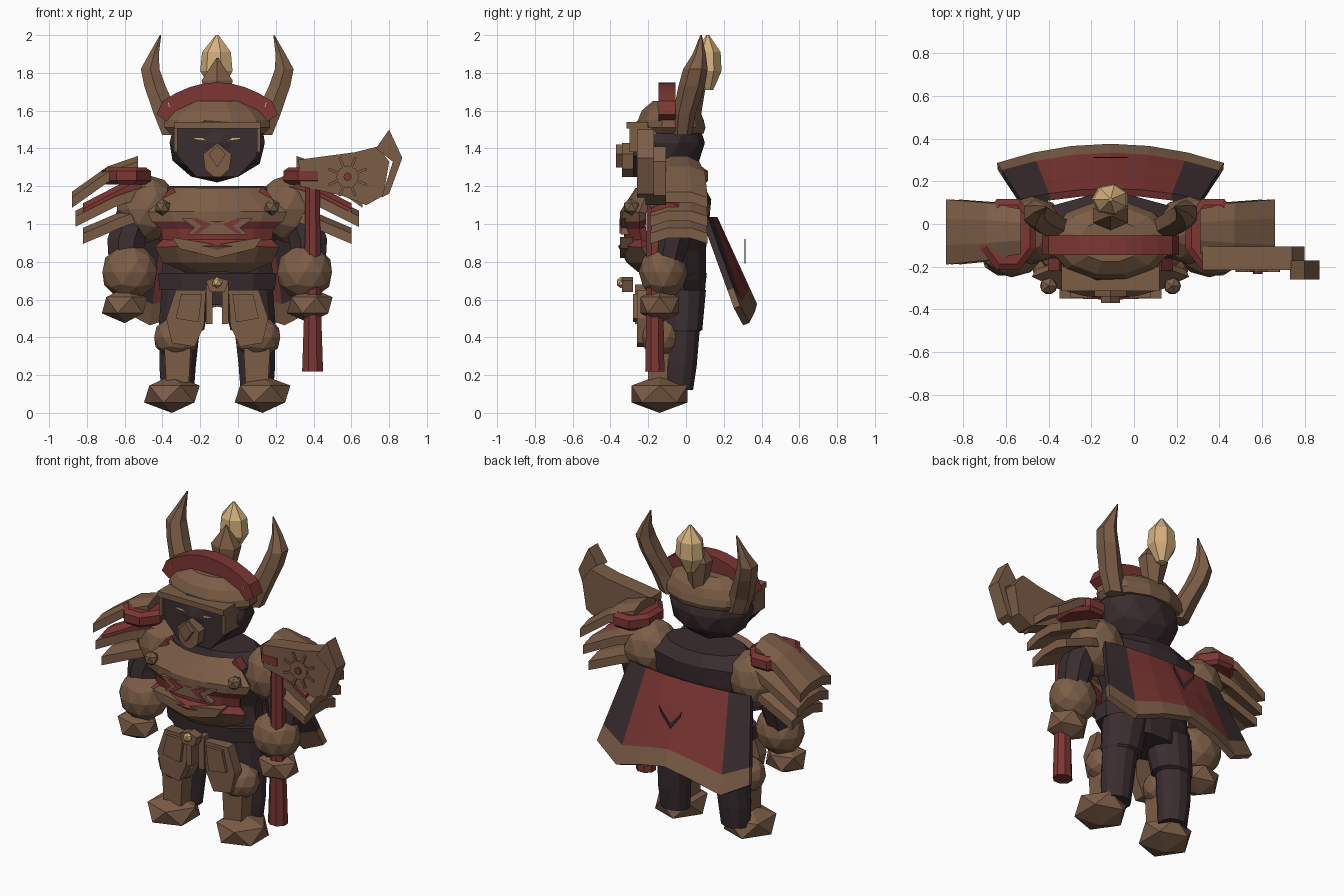
import bpy, bmesh
from math import sin, cos, pi
from mathutils import Vector

default = bpy.data.objects.get("Cube")
if default:
    bpy.data.objects.remove(default)

CX = -.11  # centre line of the body
SIDES = (-1, 1)


def colour(name, rgb):
    mat = bpy.data.materials.new(name)
    mat.use_nodes = True
    mat.diffuse_color = (*rgb, 1)
    bsdf = mat.node_tree.nodes["Principled BSDF"]
    bsdf.inputs["Base Color"].default_value = (*rgb, 1)
    bsdf.inputs["Roughness"].default_value = .8
    return mat


BROWN = colour("bronze brown", (.2, .11, .062))
RED = colour("dull red", (.2, .037, .033))
DARK = colour("dark cloth", (.042, .026, .029))
TAN = colour("pale gold", (.66, .44, .21))


def finish(name, bm, *mats):
    """Turn a bmesh into a flat shaded object."""
    bmesh.ops.recalc_face_normals(bm, faces=bm.faces)
    mesh = bpy.data.meshes.new(name)
    bm.to_mesh(mesh)
    bm.free()
    obj = bpy.data.objects.new(name, mesh)
    bpy.context.collection.objects.link(obj)
    for mat in mats:
        mesh.materials.append(mat)
    return obj


def loft(name, mat, rings):
    """Closed solid through rings that share one point count."""
    bm = bmesh.new()
    loops = [[bm.verts.new(p) for p in ring] for ring in rings]
    for a, b in zip(loops, loops[1:]):
        for i in range(len(a)):
            j = (i + 1) % len(a)
            bm.faces.new((a[i], a[j], b[j], b[i]))
    bm.faces.new(loops[0])
    bm.faces.new(loops[-1])
    return finish(name, bm, mat)


def prism(name, mat, outline, front, back, side=1, x0=CX):
    """Extrude an x-z outline along y."""
    return loft(name, mat, [[(x0 + side * x, y, z) for x, z in outline] for y in (front, back)])


def box_outline(x1, x2, z1, z2):
    return [(x1, z1), (x2, z1), (x2, z2), (x1, z2)]


def tube(name, mat, stations, sides=8, side=1, x0=CX):
    """Stations are (x, y, z, x radius, y radius)."""
    def ring(x, y, z, rx, ry):
        angles = [2 * pi * (i + .5) / sides for i in range(sides)]
        return [(x0 + side * x + rx * cos(a), y + ry * sin(a), z) for a in angles]
    return loft(name, mat, [ring(*s) for s in stations])


def ball(name, mat, centre, radii, detail=2):
    bm = bmesh.new()
    bmesh.ops.create_icosphere(bm, subdivisions=detail, radius=1)
    for v in bm.verts:
        v.co = Vector(c + r * p for c, r, p in zip(centre, radii, v.co))
    return finish(name, bm, mat)


def sheet(name, mats, rows, rule, thickness):
    """Grid of points thickened into a plate; rule picks the colour of each cell."""
    bm = bmesh.new()
    grid = [[bm.verts.new(p) for p in row] for row in rows]
    for r in range(len(grid) - 1):
        for c in range(len(grid[r]) - 1):
            a, b = grid[r], grid[r + 1]
            face = bm.faces.new((a[c], a[c + 1], b[c + 1], b[c]))
            face.material_index = rule(r, c)
    obj = finish(name, bm, *mats)
    solid = obj.modifiers.new("thickness", "SOLIDIFY")
    solid.thickness = thickness
    solid.offset = 0
    return obj


def feather(name, mat, side, stations):
    """Arched plate running outward; stations are (x, z, front y, back y)."""
    def section(x, z, y1, y2):
        w, low, thick = (y2 - y1) * .3, z - .03, .055
        pts = [(y1, low), (y1 + w, z), (y2 - w, z), (y2, low)]
        pts += [(y, h - thick) for y, h in reversed(pts)]
        return [(CX + side * x, y, h) for y, h in pts]
    return loft(name, mat, [section(*s) for s in stations])


# Torso, collar and belt
tube("torso", DARK, [(0, -.04, .57, .24, .14), (0, -.04, .7, .31, .15), (0, -.04, .86, .29, .15),
                     (0, -.04, 1.03, .37, .17), (0, -.04, 1.13, .38, .18),
                     (0, -.05, 1.2, .26, .15)], 12)
tube("belt", DARK, [(0, -.06, .65, .32, .16), (0, -.06, .74, .33, .17)], 10)

# Head and helmet
ball("head", DARK, (CX, -.1, 1.43), (.265, .2, .21))
tube("helmet", BROWN, [(0, -.08, 1.48, .26, .18), (0, -.08, 1.51, .29, .19), (0, -.08, 1.55, .29, .18),
                       (0, -.08, 1.6, .25, .16), (0, -.08, 1.65, .15, .1)], 12)
steps = [i / 4 - 1 for i in range(9)]
crest = [(-.32, 1.58)] + [(.29 * u, 1.75 - .1 * u * u) for u in steps]
crest += [(.32, 1.58)] + [(.27 * u, 1.62 - .075 * u * u) for u in reversed(steps)]
prism("helmet_crest", RED, crest, -.145, -.055)
tube("crest_spike", BROWN, [(0, .03, 1.58, .05, .05), (0, .04, 1.76, .095, .07),
                            (0, .04, 1.88, .005, .005)], 6)
tube("crest_crystal", TAN, [(0, .115, 1.71, .03, .03), (0, .115, 1.81, .09, .075),
                            (0, .115, 1.91, .08, .07), (0, .115, 2, .008, .008)], 7)

# Face mask
prism("mask", DARK, [(-.22, 1.52), (.22, 1.52), (.21, 1.36), (.11, 1.25), (-.11, 1.25), (-.21, 1.36)],
      -.28, -.12)
prism("mask_brow", BROWN, box_outline(-.23, .23, 1.505, 1.54), -.315, -.2)
prism("snout", BROWN, [(0, 1.43), (.075, 1.37), (.065, 1.29), (.02, 1.25),
                       (-.02, 1.25), (-.065, 1.29), (-.075, 1.37)], -.34, -.26)
prism("snout_ridge", BROWN, [(0, 1.42), (.045, 1.37), (0, 1.3), (-.045, 1.37)], -.37, -.33)
for s in SIDES:
    prism("mask_side", BROWN, box_outline(.21, .23, 1.38, 1.51), -.3, -.16, s)
    prism("eye", TAN, [(.06, 1.443), (.12, 1.45), (.12, 1.456), (.08, 1.455)], -.286, -.278, s)
    prism("crest_tick", TAN, [(.25, 1.62), (.255, 1.62), (.262, 1.645), (.258, 1.645)],
          -.15, -.142, s)
    tube("horn", BROWN, [(.23, -.02, 1.47, .07, .05), (.27, -.01, 1.58, .075, .06),
                         (.33, .03, 1.73, .065, .07), (.355, .05, 1.82, .057, .065),
                         (.335, .07, 1.9, .03, .035), (.3, .08, 2, .004, .004)], 6, s)

# Breastplate: rows of (height, half width, centre y, edge y)
columns = [i / 3 - 1 for i in range(7)]
profile = [(1.18, .22, -.25, -.18), (1.06, .36, -.33, -.23), (1.02, .34, -.33, -.23),
           (.98, .29, -.31, -.23), (.91, .28, -.31, -.22), (.88, .32, -.34, -.22),
           (.81, .28, -.3, -.18), (.76, .16, -.24, -.18)]
plate = [[(CX + u * w, mid + (edge - mid) * u * u, z) for u in columns]
         for z, w, mid, edge in profile]
sheet("breastplate", (BROWN, RED), plate, lambda r, c: int(r in (2, 3, 4)), .04)
prism("breast_ridge", BROWN, [(-.24, .93), (0, .89), (.24, .93), (.2, .87), (0, .82), (-.2, .87)],
      -.35, -.28)
prism("breast_inlay", BROWN, [(-.19, 1.03), (.19, 1.03), (.12, .98), (.16, .945), (-.16, .945),
                              (-.12, .98)], -.345, -.28)
for s in SIDES:
    ball("breast_stud", BROWN, (CX + s * .29, -.29, 1.09), (.045, .045, .045), 1)
    prism("breast_cross", RED, [(.03, 1.0), (.11, 1.03), (.13, 1.02), (.08, .99), (.13, .95),
                                (.1, .95)], -.352, -.343, s)
    prism("collar_tip", RED, [(.2, 1.14), (.24, 1.2), (.29, 1.14)], -.22, -.16, s)

# Arms and shoulder armour
layers = [(.42, 1.36, .77, 1.17), (.38, 1.23, .75, 1.07), (.35, 1.12, .71, .98)]
for s in SIDES:
    ball("shoulder", BROWN, (CX + s * .37, -.03, 1.08), (.17, .16, .18))
    tube("upper_arm", DARK, [(.49, -.1, .78, .09, .09), (.48, -.07, .92, .11, .1),
                             (.42, -.04, 1.1, .11, .1)], 8, s)
    ball("forearm", BROWN, (CX + s * .463, -.12, .745), (.152, .13, .147))
    ball("hand", BROWN, (CX + s * .49, -.14, .57), (.135, .12, .095), 1)
    tube("shoulder_rim", RED, [(.48, -.05, 1.21, .12, .16), (.48, -.05, 1.23, .14, .18),
                               (.48, -.05, 1.28, .14, .18), (.48, -.05, 1.3, .11, .15)], 8, s)
    for x1, z1, x2, z2 in layers:
        feather("shoulder_feather", BROWN, s, [(x1, z1, -.14, .07), (x1 + .16, z1 - .055, -.17, .1),
                                               (x2, z2, -.19, .115)])
    feather("red_feather", RED, s, [(.4, 1.27, -.14, -.02), (.71, 1.11, -.185, -.02)])

# Legs, feet and hip armour
for s in SIDES:
    tube("leg", DARK, [(.21, -.04, .12, .09, .08), (.21, -.03, .25, .1, .09),
                       (.2, -.02, .43, .11, .095), (.19, -.02, .44, .125, .11),
                       (.16, -.02, .65, .14, .13)], 12, s)
    ball("knee_guard", BROWN, (CX + s * .215, -.13, .4), (.125, .11, .11))
    prism("shin_guard", BROWN, [(.15, .16), (.27, .16), (.28, .34), (.14, .34)], -.2, -.06, s)
    ball("foot", BROWN, (CX + s * .24, -.14, .1), (.165, .175, .1), 1)
    ball("foot_top", BROWN, (CX + s * .23, -.13, .13), (.1, .12, .06), 1)
    prism("hip_plate", BROWN, [(.06, .65), (.22, .65), (.27, .5), (.24, .37), (.12, .35), (.07, .46)],
          -.26, -.19, s)
    prism("hip_plate_trim", BROWN, [(.08, .63), (.19, .63), (.22, .5), (.1, .48)], -.28, -.25, s)
    prism("buckle_strap", BROWN, box_outline(.025, .06, .47, .68), -.27, -.2, s)
prism("buckle_plate", BROWN, [(-.06, .7), (0, .72), (.06, .7), (.04, .64), (-.04, .64)], -.34, -.28)
ball("buckle_gem", TAN, (CX, -.345, .69), (.03, .025, .03), 1)

# Cape with dark borders and a jagged hem
cape_shape = list(zip((-1, -.68, -.34, 0, .34, .68, 1), (.56, .47, .53, .57, .53, .47, .56)))
cape = [[(CX + u * (.42 + .11 * t), .15 + .21 * t - u * u * (.05 + .04 * t),
          1.03 + (low - 1.03) * t) for u, low in cape_shape] for t in (0, .33, .66, .8, 1)]


def cape_colour(row, column):
    if row == 3:
        return 2
    return 1 if column in (0, 5) else 0


sheet("cape", (RED, DARK, BROWN), cape, cape_colour, .035)
for s in SIDES:
    prism("cape_chevron", DARK, [(0, .79), (.07, .88), (.08, .92), (.06, .89), (0, .82)],
          .31, .315, s)

# Axe, held in the left hand
HX, HZ = .58, 1.25
tube("axe_shaft", RED, [(.395, -.165, .22, .06, .055), (.395, -.165, .5, .05, .05),
                        (.395, -.165, 1.28, .04, .045)], 8, 1, 0)
prism("axe_blade", BROWN, [(.32, 1.34), (.62, 1.38), (.74, 1.41), (.8, 1.33), (.77, 1.15),
                           (.68, 1.1), (.55, 1.15), (.33, 1.2)], -.215, -.105, 1, 0)
prism("axe_edge", BROWN, [(.73, 1.4), (.8, 1.5), (.87, 1.35), (.8, 1.16), (.76, 1.14), (.82, 1.33)],
      -.26, -.17, 1, 0)


def disc(radius):
    return [(HX + radius * cos(i * pi / 4), HZ + radius * sin(i * pi / 4)) for i in range(8)]


prism("axe_hub", BROWN, disc(.06), -.225, -.2, 1, 0)
prism("axe_hub_pin", RED, disc(.022), -.235, -.2, 1, 0)
for i in range(8):
    a = (i + .5) * pi / 4
    d, n = Vector((cos(a), sin(a))), Vector((-sin(a), cos(a))) * .007
    hub = Vector((HX, HZ))
    spoke = [hub + d * r + n * k for r, k in ((.05, -1), (.11, -1), (.11, 1), (.05, 1))]
    prism("axe_spoke", BROWN, [tuple(p) for p in spoke], -.225, -.21, 1, 0)
